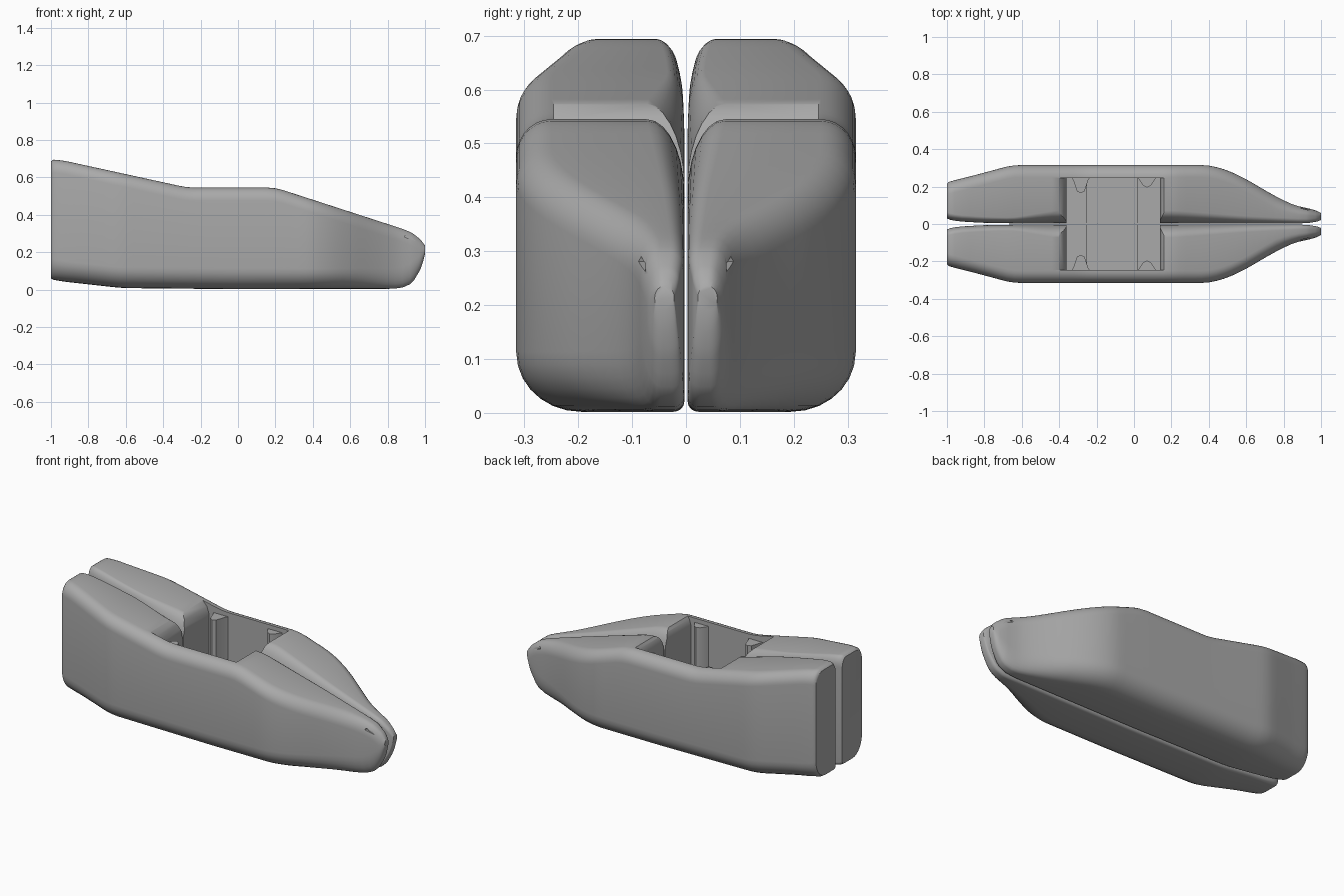
import bpy, bmesh, math
from mathutils import Matrix

if "Cube" in bpy.data.objects:
    bpy.data.objects.remove(bpy.data.objects["Cube"])

grey = bpy.data.materials.new("hull grey")
grey.diffuse_color = (0.4, 0.4, 0.4, 1)
grey.use_nodes = True
grey.node_tree.nodes["Principled BSDF"].inputs["Base Color"].default_value = grey.diffuse_color

# Hull lines as (x, value) control points
OUTER = [(-1, .215), (-.985, .23), (-.9, .248), (-.65, .315), (.4, .315), (.5, .288),
         (.6, .24), (.7, .18), (.8, .125), (.88, .092), (.96, .08), (1, .058)]
TOP = [(-1, .685), (-.98, .70), (-.27, .545), (.2, .545), (.9, .318), (.96, .29), (1, .235)]
BOTTOM = [(-1, .06), (-.98, .048), (-.62, .008), (0, .002), (.85, .004), (.92, .02),
          (.96, .06), (.985, .13), (1, .19)]
INNER = [(-1, .03), (-.97, .016), (-.8, .006), (-.6, .003), (.9, .003), (.97, .008), (1, .022)]
VALLEY_W = [(-1, .035), (-.65, .03), (-.42, .07), (.2, .07), (.6, .04), (1, .02)]
VALLEY_D = [(-1, .06), (-.65, .08), (-.42, .14), (.2, .14), (.6, .06), (1, .02)]


def line(pts, x):
    for (x0, v0), (x1, v1) in zip(pts, pts[1:]):
        if x <= x1:
            return v0 + (v1 - v0) * (x - x0) / (x1 - x0)
    return pts[-1][1]


def fair(pts, x):
    """Line value averaged over a short window, exact at both ends."""
    w = min(.04, x + 1, 1 - x)
    return sum(line(pts, max(-1, min(1, x + w * k / 4))) for k in range(-4, 5)) / 9


def section(x):
    yo, yi = fair(OUTER, x), fair(INNER, x)
    zt, zb = fair(TOP, x), fair(BOTTOM, x)
    mw, mh = .48 * (yo - yi), .45 * (zt - zb)
    # corner points with outward signs and radii
    corners = [(yo, zt, 1, 1, .065, .07), (yi, zt, -1, 1, fair(VALLEY_W, x), fair(VALLEY_D, x)),
               (yi, zb, -1, -1, .02, .02), (yo, zb, 1, -1, .12, .11)]
    pts = []
    for n, (y, z, sy, sz, ry, rz) in enumerate(corners):
        ry, rz = min(ry, mw), min(rz, mh)
        for k in range(8):
            a = math.radians(90 * n + 90 * k / 7)
            pts.append((x, y - sy * ry + ry * math.cos(a), z - sz * rz + rz * math.sin(a)))
    return pts


def make_object(name, bm):
    bmesh.ops.recalc_face_normals(bm, faces=bm.faces)
    me = bpy.data.meshes.new(name)
    bm.to_mesh(me)
    bm.free()
    ob = bpy.data.objects.new(name, me)
    bpy.context.collection.objects.link(ob)
    me.materials.append(grey)
    return ob


def prism(name, pts, vec):
    """Extrude a closed outline along a vector."""
    bm = bmesh.new()
    f = bm.faces.new([bm.verts.new(p) for p in pts])
    top = bmesh.ops.extrude_face_region(bm, geom=[f])["geom"]
    bmesh.ops.translate(bm, verts=[v for v in top if isinstance(v, bmesh.types.BMVert)], vec=vec)
    return make_object(name, bm)


def finish(ob, cutters=()):
    bpy.ops.object.select_all(action='DESELECT')
    bpy.context.view_layer.objects.active = ob
    ob.select_set(True)
    for c in cutters:
        m = ob.modifiers.new("cut", 'BOOLEAN')
        m.operation, m.solver, m.object = 'DIFFERENCE', 'EXACT', c
        bpy.ops.object.modifier_apply(modifier=m.name)
        bpy.data.objects.remove(c)
    m = ob.modifiers.new("mirror", 'MIRROR')
    m.use_axis = (False, True, False)
    m.use_mirror_merge = False
    bpy.ops.object.modifier_apply(modifier=m.name)
    bpy.ops.object.shade_smooth_by_angle(angle=math.radians(40))


# Hull half, lofted from stern to bow
xs = [-1, -.993, -.985] + [-.96 + .04 * i for i in range(48)] + [.94, .955, .97, .98, .99, 1]
bm = bmesh.new()
rings = [[bm.verts.new(p) for p in section(x)] for x in xs]
for a, b in zip(rings, rings[1:]):
    for i in range(len(a)):
        j = (i + 1) % len(a)
        bm.faces.new((a[i], a[j], b[j], b[i]))
bm.faces.new(rings[0])
bm.faces.new(rings[-1])
hull = make_object("hull_halves", bm)

# Cockpit opening with flared ends and a low step at each end of the floor
pit = [(-.44, .8), (-.43, .6), (-.40, .572), (-.375, .545), (-.36, .5), (-.36, .14), (-.25, .14),
       (-.25, .1), (.02, .1), (.02, .14), (.14, .14), (.14, .5), (.15, .53), (.18, .57), (.18, .8)]
cockpit = prism("cockpit_cutter", [(x, -.1, z) for x, z in pit], (0, .345, 0))

# Narrow slit on the side of the nose
bm = bmesh.new()
bmesh.ops.create_cube(bm, size=1)
bm.transform(Matrix.Translation((.935, .09, .27)) @ Matrix.Rotation(.35, 4, 'Y')
             @ Matrix.Diagonal((.09, .03, .01, 1)))
slit = make_object("nose_slit_cutter", bm)
finish(hull, [cockpit, slit])

# Upright wedge ribs on the cockpit walls
for name, x, d in (("rear_ribs", -.285, .165), ("front_ribs", .07, .195)):
    outline = [(-.05, .25), (-.04, .235), (-.02, d + .01), (0, d), (.02, d + .01),
               (.04, .235), (.05, .25)]
    finish(prism(name, [(x + u, y, .12) for u, y in outline], (0, 0, .4)))
